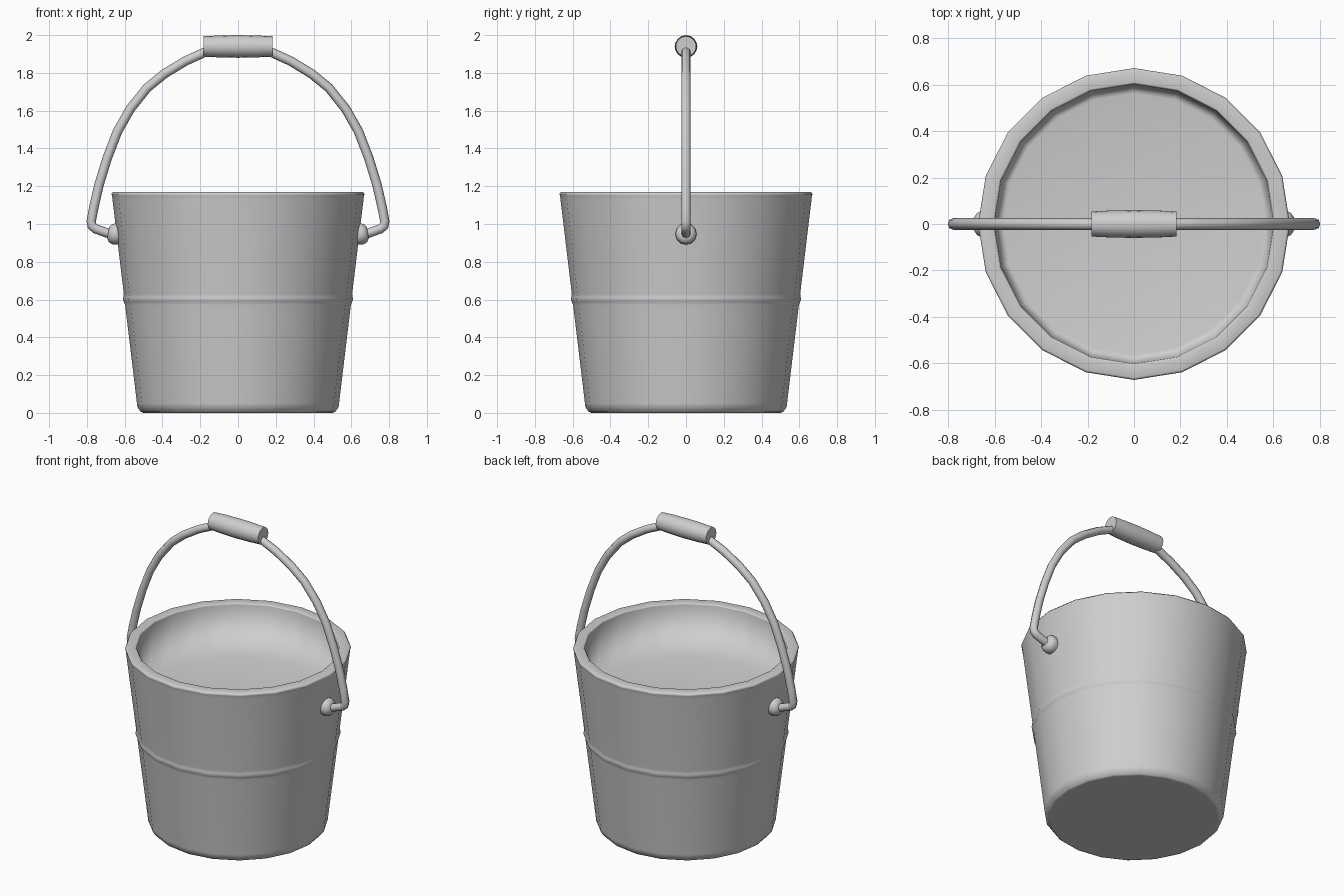
import bpy
import bmesh
from math import cos, sin, tau, radians
from mathutils import Matrix

cube = bpy.data.objects.get("Cube")
if cube:
    bpy.data.objects.remove(cube, do_unlink=True)

# One plain grey for everything
grey = bpy.data.materials.new("plain_grey")
grey.use_nodes = True
colour = (0.62, 0.62, 0.62, 1)
grey.diffuse_color = colour
bsdf = next(n for n in grey.node_tree.nodes if n.type == "BSDF_PRINCIPLED")
bsdf.inputs["Base Color"].default_value = colour


def activate(obj):
    bpy.ops.object.select_all(action="DESELECT")
    obj.select_set(True)
    bpy.context.view_layer.objects.active = obj


def smooth(obj, degrees):
    activate(obj)
    bpy.ops.object.shade_smooth_by_angle(angle=radians(degrees))


def lathe(name, profile, sides, angle, place=Matrix()):
    """Revolve (radius, height) points about z, cap both ends, then place."""
    bm = bmesh.new()
    rings = [[bm.verts.new((r * cos(tau * i / sides), r * sin(tau * i / sides), z))
              for i in range(sides)] for r, z in profile]
    for low, high in zip(rings, rings[1:]):
        for i in range(sides):
            j = (i + 1) % sides
            bm.faces.new((low[i], low[j], high[j], high[i]))
    bm.faces.new(rings[0][::-1])
    bm.faces.new(rings[-1])
    bmesh.ops.transform(bm, matrix=place, verts=bm.verts)
    bmesh.ops.recalc_face_normals(bm, faces=bm.faces)
    mesh = bpy.data.meshes.new(name)
    bm.to_mesh(mesh)
    bm.free()
    mesh.materials.append(grey)
    obj = bpy.data.objects.new(name, mesh)
    bpy.context.collection.objects.link(obj)
    smooth(obj, angle)
    return obj


def tube(name, points, radius):
    """Sweep a round section along (x, z) points."""
    curve = bpy.data.curves.new(name, "CURVE")
    curve.dimensions = "3D"
    curve.bevel_depth = radius
    curve.bevel_resolution = 2
    curve.use_fill_caps = True
    spline = curve.splines.new("POLY")
    spline.points.add(len(points) - 1)
    for point, (x, z) in zip(spline.points, points):
        point.co = (x, 0, z, 1)
    curve.materials.append(grey)
    obj = bpy.data.objects.new(name, curve)
    bpy.context.collection.objects.link(obj)
    activate(obj)
    bpy.ops.object.convert(target="MESH")
    smooth(bpy.context.view_layer.objects.active, 60)


def wall(z, bulge=0):
    """Point on the tapered outer wall."""
    return (0.529 + 0.12 * z + bulge, z)


# Bucket: tapered wall with a raised band, rolled rim and a floor inside
bucket = lathe("bucket", [
    (0.50, 0), (0.515, 0.006), wall(0.03), wall(0.05),
    wall(0.57), wall(0.588, 0.005), wall(0.6, 0.008), wall(0.612, 0.005), wall(0.63),
    wall(1.13), wall(1.15), (0.671, 1.158), (0.662, 1.17),
    (0.61, 1.17), (0.602, 1.162), (0.562, 0.84)], 20, 100)
bucket.modifiers.new("even_shading", "WEIGHTED_NORMAL")

# Handle: wire arch with hooked ends
half = [(0.65, 0.94), (0.70, 0.955), (0.755, 0.975), (0.773, 0.99), (0.777, 1.015),
        (0.763, 1.09), (0.735, 1.21), (0.692, 1.35), (0.638, 1.49), (0.57, 1.61),
        (0.48, 1.722), (0.39, 1.795), (0.28, 1.862), (0.17, 1.912)]
path = [(-x, z) for x, z in half] + [(0, 1.935)] + half[::-1]
tube("handle", path, 0.025)

# Grip: barrel-shaped sleeve lying across the top
barrel = [(0.054, -0.182), (0.058, -0.1), (0.06, 0), (0.058, 0.1), (0.054, 0.182)]
lathe("grip", barrel, 16, 40,
      Matrix.Translation((0, 0, 1.94)) @ Matrix.Rotation(radians(90), 4, "Y"))

# Domed knobs that hold the handle ends, tilted along the wire
dome = [(0.05, -0.02), (0.056, 0.005), (0.056, 0.02), (0.048, 0.038), (0.03, 0.05)]
for name, side in (("left_knob", 1), ("right_knob", -1)):
    lathe(name, dome, 12, 60, Matrix.Translation((side * 0.638, 0, 0.945))
          @ Matrix.Rotation(side * radians(80), 4, "Y"))
